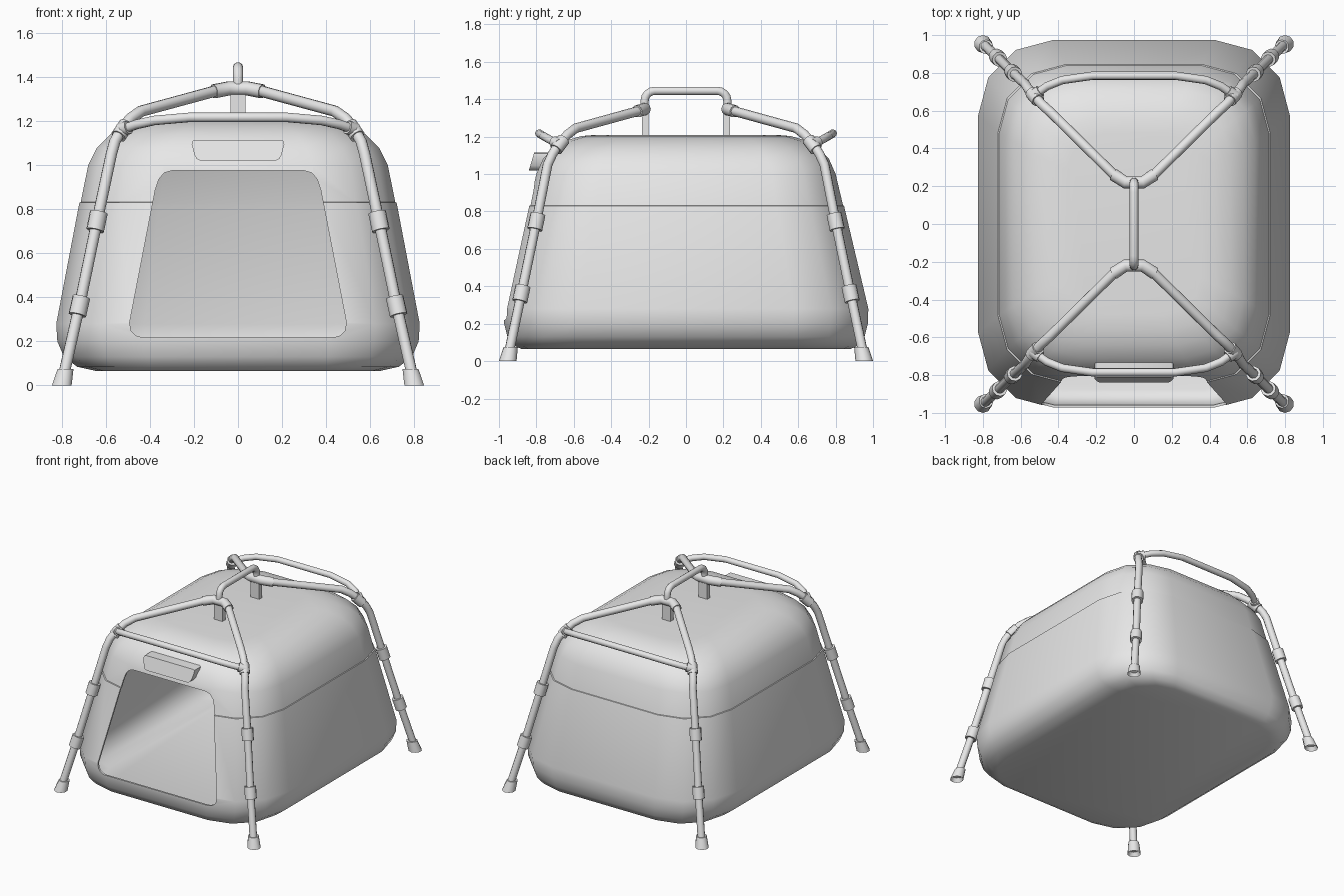
import bpy, bmesh
from math import sin, cos, pi, radians
from mathutils import Vector

default = bpy.data.objects.get("Cube")
if default:
    bpy.data.objects.remove(default, do_unlink=True)

grey = bpy.data.materials.new("light_grey")
grey.use_nodes = True
grey.diffuse_color = (0.8, 0.8, 0.8, 1)
grey.node_tree.nodes["Principled BSDF"].inputs["Base Color"].default_value = (0.8, 0.8, 0.8, 1)
parts = []


def add(name, mesh):
    obj = bpy.data.objects.new(name, mesh)
    bpy.context.collection.objects.link(obj)
    mesh.materials.clear()
    mesh.materials.append(grey)
    parts.append(obj)
    return obj


def from_bmesh(name, bm):
    bmesh.ops.recalc_face_normals(bm, faces=bm.faces)
    mesh = bpy.data.meshes.new(name)
    bm.to_mesh(mesh)
    bm.free()
    return add(name, mesh)


def evaluated_mesh(obj):
    graph = bpy.context.evaluated_depsgraph_get()
    return bpy.data.meshes.new_from_object(obj.evaluated_get(graph))


def tube(name, points, radius):
    """Round tube along a path, closed at both ends."""
    curve = bpy.data.curves.new(name, 'CURVE')
    curve.dimensions = '3D'
    curve.bevel_depth = radius
    curve.bevel_resolution = 3
    curve.use_fill_caps = True
    spline = curve.splines.new('POLY')
    spline.points.add(len(points) - 1)
    for p, co in zip(spline.points, points):
        p.co = (*co, 1)
    temp = bpy.data.objects.new("path", curve)
    bpy.context.collection.objects.link(temp)
    mesh = evaluated_mesh(temp)
    bpy.data.objects.remove(temp, do_unlink=True)
    return add(name, mesh)


def sleeve(name, a, b, centre, length, radius):
    """Short collar on the line from a to b."""
    a, b = Vector(a), Vector(b)
    mid = a.lerp(b, centre)
    half = (b - a).normalized() * length / 2
    return tube(name, [mid - half, mid + half], radius)


def prism(name, outline, y0, y1):
    """Front-facing outline in x, z pushed through from y0 to y1."""
    bm = bmesh.new()
    face = bm.faces.new([bm.verts.new((x, y0, z)) for x, z in outline])
    out = bmesh.ops.extrude_face_region(bm, geom=[face])
    for v in out["geom"]:
        if isinstance(v, bmesh.types.BMVert):
            v.co.y = y1
    return from_bmesh(name, bm)


def mirrored(half):
    return half + [(-x, z) for x, z in reversed(half)]


# Shell: stacked rounded rectangles (height, half width, half depth, corner radius)
levels = [(0.065, 0.64, 0.88, 0.27), (0.085, 0.73, 0.925, 0.33), (0.13, 0.79, 0.955, 0.38),
          (0.2, 0.82, 0.972, 0.4), (0.28, 0.825, 0.975, 0.4), (0.83, 0.72, 0.845, 0.36),
          (0.832, 0.714, 0.84, 0.36), (1.0, 0.68, 0.80, 0.34), (1.08, 0.64, 0.765, 0.33),
          (1.14, 0.58, 0.71, 0.31), (1.18, 0.51, 0.64, 0.28), (1.203, 0.43, 0.56, 0.24),
          (1.21, 0.35, 0.48, 0.2)]
bm = bmesh.new()
rings = []
for z, hx, hy, r in levels:
    ring = []
    for corner, (sx, sy) in enumerate([(1, 1), (-1, 1), (-1, -1), (1, -1)]):
        for step in range(4):
            a = corner * pi / 2 + step * pi / 6
            ring.append(bm.verts.new((sx * (hx - r) + r * cos(a), sy * (hy - r) + r * sin(a), z)))
    rings.append(ring)
for low, high in zip(rings, rings[1:]):
    for i in range(len(low)):
        j = (i + 1) % len(low)
        bm.faces.new((low[i], low[j], high[j], high[i]))
bm.faces.new(rings[0])
bm.faces.new(rings[-1])
shell = from_bmesh("shell", bm)

# Doorway cut through the front wall of the hollow shell
door = mirrored([(0.44, 0.22), (0.465, 0.227), (0.485, 0.247), (0.492, 0.285), (0.375, 0.89),
                 (0.36, 0.935), (0.335, 0.965), (0.3, 0.975)])
cutter = prism("door_cutter", door, -1.2, -0.5)
parts.remove(cutter)
cutter.hide_render = True
wall = shell.modifiers.new("wall", 'SOLIDIFY')
wall.thickness = 0.014
wall.offset = -1
cut = shell.modifiers.new("doorway", 'BOOLEAN')
cut.operation = 'DIFFERENCE'
cut.solver = 'EXACT'
cut.object = cutter
shell.data = evaluated_mesh(shell)
shell.modifiers.clear()
bpy.data.objects.remove(cutter, do_unlink=True)

# Blank plate above the doorway, leaning with the wall
plate_outline = mirrored([(0.17, 1.02), (0.187, 1.028), (0.197, 1.045), (0.21, 1.095),
                          (0.207, 1.11), (0.195, 1.115)])
plate = prism("front_plate", plate_outline, -0.825, -0.73)
for v in plate.data.vertices:
    v.co.y += 0.3 * (v.co.z - 1.07)

# Four legs with feet, collars and clamps
leg_path = [(0.795, 0.95, 0.03), (0.72, 0.88, 0.36), (0.64, 0.80, 0.745), (0.575, 0.74, 1.05),
            (0.56, 0.715, 1.105), (0.53, 0.68, 1.16), (0.49, 0.635, 1.21), (0.44, 0.59, 1.245),
            (0.09, 0.245, 1.34)]
bar_half = [(0.53, 0.68, 1.16), (0.46, 0.73, 1.185), (0.38, 0.762, 1.203), (0.22, 0.785, 1.217)]
for sy, end in ((-1, "front"), (1, "back")):
    for sx, side in ((1, "left"), (-1, "right")):
        tag = end + "_" + side
        path = [(sx * x, sy * y, z) for x, y, z in leg_path]
        tube(tag + "_leg", path, 0.026)
        sleeve(tag + "_lower_collar", path[0], path[1], 1, 0.085, 0.041)
        sleeve(tag + "_upper_collar", path[1], path[2], 1, 0.085, 0.041)
        sleeve(tag + "_clamp", path[4], path[6], 0.5, 0.075, 0.036)
        bar = [(sx * x, sy * y, z) for x, y, z in bar_half]
        sleeve(tag + "_bar_clamp", bar[0], bar[1], 0.2, 0.05, 0.032)

        # Tapered foot with a hollow underside
        bm = bmesh.new()
        bmesh.ops.create_cone(bm, cap_ends=True, segments=10, radius1=0.047, radius2=0.038, depth=0.075)
        for v in bm.verts:
            v.co += Vector((sx * 0.8, sy * 0.953, 0.0375))
            if v.co.z > 0.05:
                v.co -= Vector((sx * 0.017, sy * 0.016, 0))
        base = min(bm.faces, key=lambda f: f.calc_center_median().z)
        bmesh.ops.inset_region(bm, faces=[base], thickness=0.016)
        for v in base.verts:
            v.co.z += 0.03
        from_bmesh(tag + "_foot", bm)

    # Cross bar, bent hub and handle post at each end
    bar = [(x, sy * y, z) for x, y, z in bar_half]
    tube(end + "_cross_bar", bar + [(-x, y, z) for x, y, z in reversed(bar)], 0.022)
    hub = [(0.11, sy * 0.262, 1.335), (0.045, sy * 0.22, 1.348)]
    tube(end + "_hub", hub + [(-x, y, z) for x, y, z in reversed(hub)], 0.033)
    post = mirrored([(0.035, 1.2), (0.035, 1.35)])
    prism(end + "_handle_post", post, sy * 0.2, sy * 0.235)

# Carrying handle with rounded corners
handle_half = [(0, 0.222, 1.33), (0, 0.222, 1.385)]
for step in range(1, 5):
    a = step * pi / 8
    handle_half.append((0, 0.167 + 0.055 * cos(a), 1.39 + 0.055 * sin(a)))
tube("handle", handle_half + [(x, -y, z) for x, y, z in reversed(handle_half)], 0.023)

# Smooth shading with crisp edges
bpy.ops.object.select_all(action='DESELECT')
for obj in parts:
    obj.select_set(True)
bpy.context.view_layer.objects.active = shell
bpy.ops.object.shade_smooth_by_angle(angle=radians(38))
